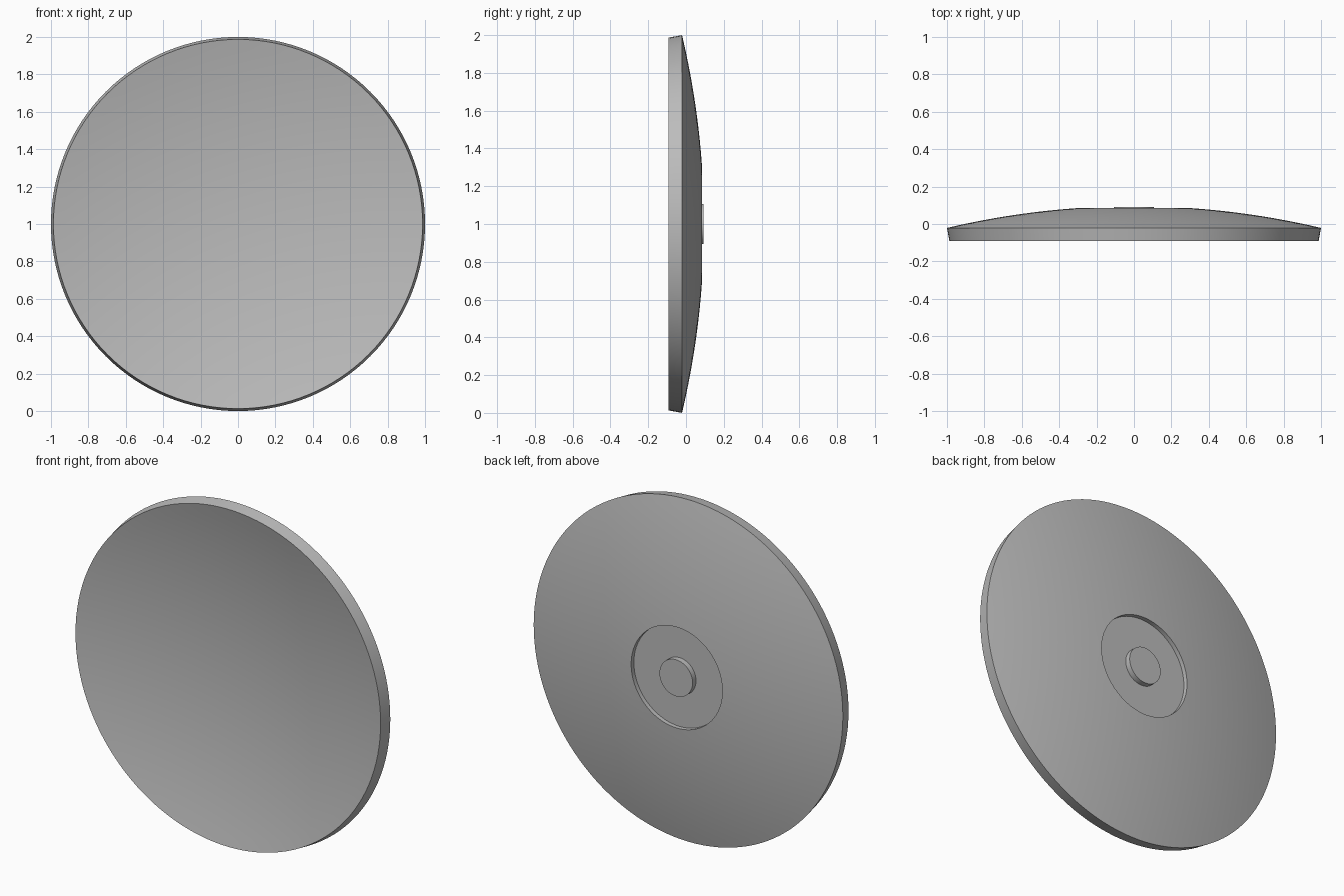
import bpy, bmesh, math
from mathutils import Matrix, Vector

cube = bpy.data.objects.get("Cube")
if cube:
    bpy.data.objects.remove(cube)

SEGMENTS = 128
SPHERE_R = 4.35      # curvature shared by both faces of the dish
FLOOR_Y = 0.06       # bottom of the recess on the back

# Plain grey material
grey = bpy.data.materials.new("plain_grey")
grey.use_nodes = True
colour = (0.5, 0.5, 0.5, 1)
grey.diffuse_color = colour
grey.node_tree.nodes["Principled BSDF"].inputs["Base Color"].default_value = colour


def arc(r_start, r_end, r_ref, y_ref, steps):
    """Points (radius, y) on a shallow spherical curve passing through (r_ref, y_ref)."""
    depth = lambda r: math.sqrt(SPHERE_R ** 2 - r * r)
    radii = [r_start + (r_end - r_start) * i / steps for i in range(steps + 1)]
    return [(r, y_ref + depth(r) - depth(r_ref)) for r in radii]


def lathe(name, profile):
    """Revolve a (radius, y) profile around the y axis, at height z = 1."""
    bm = bmesh.new()
    verts = [bm.verts.new((r, y, 0)) for r, y in profile]
    edges = [bm.edges.new(pair) for pair in zip(verts, verts[1:])]
    bmesh.ops.spin(bm, geom=verts + edges, cent=(0, 0, 0), axis=(0, 1, 0),
                   angle=math.tau, steps=SEGMENTS, use_merge=False)
    bmesh.ops.remove_doubles(bm, verts=bm.verts, dist=1e-5)
    bmesh.ops.recalc_face_normals(bm, faces=bm.faces)
    bmesh.ops.transform(bm, matrix=Matrix.Translation(Vector((0, 0, 1))), verts=bm.verts)
    mesh = bpy.data.meshes.new(name)
    bm.to_mesh(mesh)
    bm.free()
    mesh.materials.append(grey)
    obj = bpy.data.objects.new(name, mesh)
    bpy.context.collection.objects.link(obj)
    bpy.ops.object.select_all(action='DESELECT')
    obj.select_set(True)
    bpy.context.view_layer.objects.active = obj
    bpy.ops.object.shade_smooth_by_angle(angle=math.radians(30))
    return obj


# Dish: concave front, flared rim, domed back with a round recess
front = arc(0, 0.987, 0.987, -0.092, 16)
back = arc(1, 0.295, 1, -0.021, 14)
lathe("dish", front + back + [(0.295, FLOOR_Y), (0, FLOOR_Y)])

# Hub: low disc standing on the recess floor
lathe("hub", [(0, FLOOR_Y - 0.01), (0.107, FLOOR_Y - 0.01), (0.107, 0.092), (0, 0.092)])
